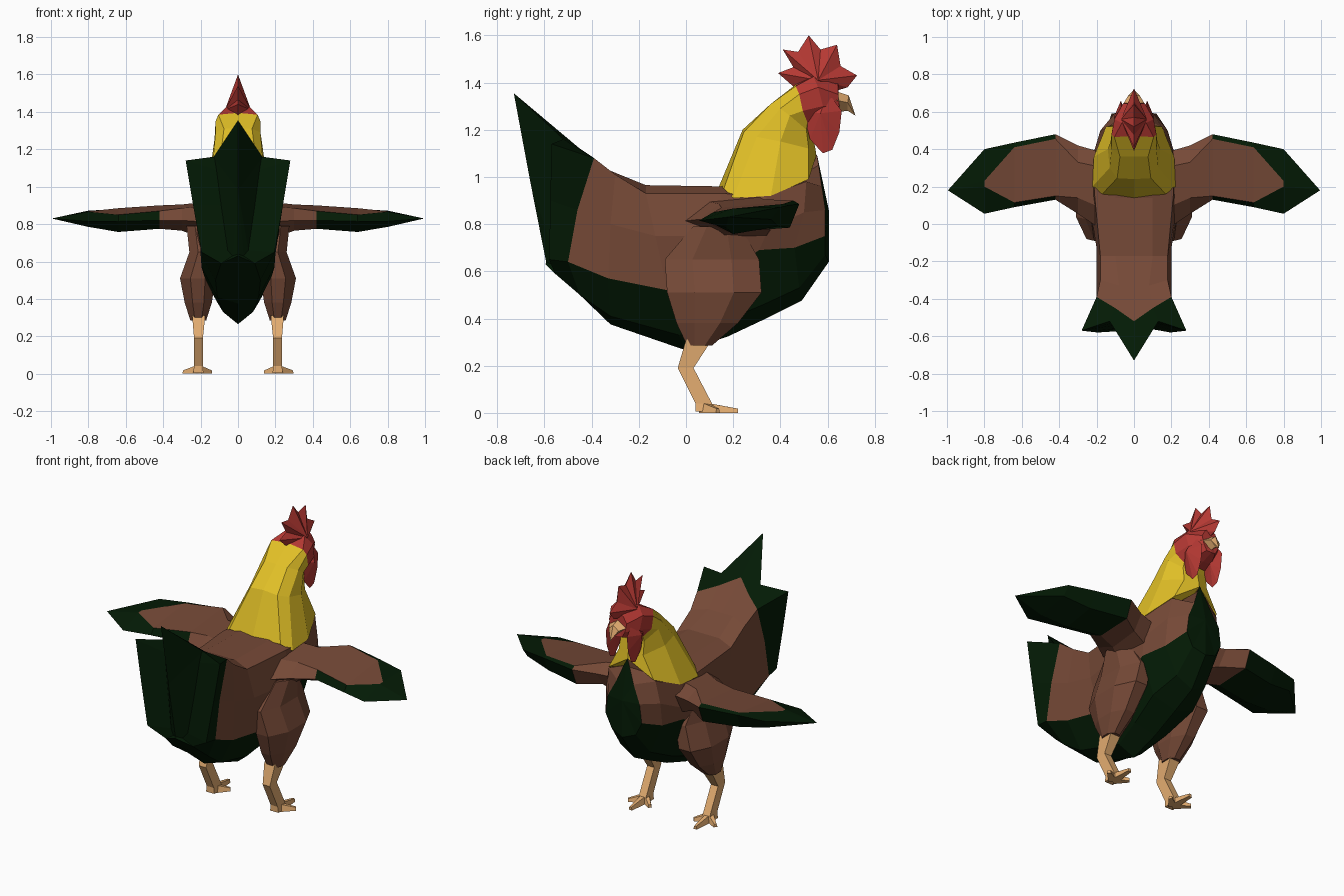
import bpy, bmesh, math
from mathutils import Vector


def material(name, rgb):
    m = bpy.data.materials.new(name)
    m.diffuse_color = (*rgb, 1)
    return m


BROWN = material("brown feathers", (0.18, 0.067, 0.038))
GREEN = material("dark green feathers", (0.001, 0.0105, 0.0015))
YELLOW = material("yellow neck", (0.76, 0.53, 0.02))
RED = material("red comb", (0.46, 0.04, 0.033))
TAN = material("tan legs", (0.78, 0.42, 0.165))


def make(name, bm, mats, mirror=False):
    bmesh.ops.recalc_face_normals(bm, faces=bm.faces)
    me = bpy.data.meshes.new(name)
    bm.to_mesh(me)
    bm.free()
    for m in mats:
        me.materials.append(m)
    ob = bpy.data.objects.new(name, me)
    bpy.context.collection.objects.link(ob)
    if mirror:
        mod = ob.modifiers.new("mirror", 'MIRROR')
        mod.use_mirror_merge = False
    return ob


def full(half):
    """Close a half ring (centre point first and last) by mirroring it in x."""
    return half + [(-x, y, z) for x, y, z in half[-2:0:-1]]


def loft(name, rings, mats, rule=lambda seg, k: 0, ends=(None, None), mirror=False):
    """Skin rings of points; rule(segment, column) picks the colour, ends are cap centres."""
    bm = bmesh.new()
    vs = [[bm.verts.new(p) for p in r] for r in rings]
    n = len(rings[0])
    for s in range(len(vs) - 1):
        for k in range(n):
            j = (k + 1) % n
            f = bm.faces.new((vs[s][k], vs[s][j], vs[s + 1][j], vs[s + 1][k]))
            f.material_index = rule(s, k)
    for ring, centre, seg in ((vs[0], ends[0], -1), (vs[-1], ends[1], len(vs))):
        c = bm.verts.new(centre or sum((v.co for v in ring), Vector()) / n)
        for k in range(n):
            bm.faces.new((ring[k], ring[(k + 1) % n], c)).material_index = rule(seg, k)
    return make(name, bm, mats, mirror)


def lens(name, outline, left, right, mat, mirror=False):
    """Plate with an outline of (x, y, z) points and a raised peak on each side."""
    bm = bmesh.new()
    vs = [bm.verts.new(p) for p in outline]
    for peak in (left, right):
        c = bm.verts.new(peak)
        for k in range(len(vs)):
            bm.faces.new((vs[k], vs[(k + 1) % len(vs)], c))
    return make(name, bm, [mat], mirror)


# Body with fan tail: half rings run from the back line down to the belly line;
# the first ring is the valley beside the middle tail feather
tail = [
    [(0, -.727, 1.34), (.125, -.525, 1.15), (.115, -.53, 1.09), (.09, -.54, .9),
     (.055, -.555, .66), (.03, -.57, .63), (0, -.593, .64)],
    [(0, -.73, 1.355), (.13, -.52, 1.16), (.28, -.57, 1.14), (.24, -.575, .9),
     (.195, -.58, .65), (.09, -.555, .59), (0, -.595, .63)],
    [(0, -.52, 1.17), (.1, -.45, 1.12), (.2, -.39, 1.08), (.2, -.46, .86),
     (.2, -.5, .64), (.12, -.45, .5), (0, -.45, .5)],
    [(0, -.33, 1.03), (.08, -.33, 1.03), (.18, -.3, 1.01), (.2, -.32, .8),
     (.195, -.33, .57), (.11, -.32, .41), (0, -.32, .375)],
]
torso = [
    [(0, -.17, .965), (.1, -.17, .965), (.18, -.17, .93), (.2, -.13, .75),
     (.18, -.08, .52), (.08, -.03, .33), (0, 0, .265)],
    [(0, .14, .96), (.1, .14, .96), (.21, .15, .93), (.245, .15, .75),
     (.21, .12, .56), (.11, .14, .38), (0, .18, .325)],
    [(0, .35, 1.0), (.1, .34, .97), (.215, .34, .92), (.225, .35, .78),
     (.2, .31, .69), (.14, .33, .46), (0, .35, .405)],
    [(0, .46, 1.02), (.08, .48, 1.0), (.155, .51, .98), (.18, .5, .85),
     (.165, .46, .70), (.1, .48, .53), (0, .49, .475)],
    [(0, .555, 1.095), (.02, .562, 1.05), (.055, .575, .96), (.105, .59, .86),
     (.12, .59, .75), (.08, .59, .67), (0, .605, .64)],
]
rings = [full(r) for r in tail + torso]


def body_colour(seg, k):
    # tail fan, breast and belly are green
    return 1 if seg <= 1 or seg >= len(rings) or 4 <= k <= 7 else 0


loft("body", rings, [BROWN, GREEN], body_colour, ((0, -.66, .98), (0, .605, .86)))

# Neck and head: the throat recedes behind the wattles
neck = [
    [(0, .14, .96), (.17, .16, .95), (.222, .2, .91), (.215, .36, .92), (.15, .52, .99), (0, .552, 1.09)],
    [(0, .24, 1.2), (.09, .245, 1.19), (.13, .30, 1.17), (.14, .40, 1.15), (.08, .52, 1.12), (0, .55, 1.11)],
    [(0, .36, 1.31), (.075, .36, 1.31), (.12, .4, 1.29), (.125, .44, 1.26), (.08, .51, 1.2), (0, .535, 1.19)],
    [(0, .47, 1.395), (.105, .465, 1.385), (.12, .48, 1.35), (.118, .495, 1.28), (.075, .515, 1.23), (0, .535, 1.22)],
]
head = [
    neck[-1],
    [(0, .55, 1.43), (.065, .54, 1.425), (.105, .56, 1.38), (.1, .58, 1.3), (.06, .58, 1.24), (0, .585, 1.235)],
    [(0, .645, 1.41), (.035, .645, 1.39), (.058, .645, 1.35), (.05, .65, 1.3), (.03, .65, 1.265), (0, .655, 1.26)],
]
loft("neck", [full(r) for r in neck], [YELLOW])
loft("head", [full(r) for r in head], [RED])

# Comb: a spiky crest thickest at its base
crest = [(.47, 1.37), (.39, 1.44), (.455, 1.465), (.41, 1.54), (.475, 1.53), (.52, 1.6),
         (.57, 1.54), (.64, 1.56), (.655, 1.47), (.725, 1.43), (.685, 1.38), (.62, 1.36)]
lens("comb", [(0, y, z) for y, z in crest], (-.07, .56, 1.41), (.07, .56, 1.41), RED)

# Wattles
lobe = [(.495, 1.28), (.525, 1.16), (.58, 1.1), (.62, 1.115), (.65, 1.19), (.66, 1.28), (.6, 1.36)]
lens("wattle", [(.07, y, z) for y, z in lobe], (.045, .59, 1.23), (.108, .57, 1.27), RED, True)

# Beak
loft("beak", [full([(0, .63, 1.365), (.062, .635, 1.325), (0, .64, 1.275)]),
              full([(0, .69, 1.345), (.032, .685, 1.315), (0, .685, 1.28)])],
     [TAN], ends=(None, (0, .718, 1.26)))

# Wings: leading edge, upper front, upper rear, trailing edge, rear underside, front underside
sections = [
    (.16, [(.38, .86), (.3, .92), (.08, .9), (-.04, .81), (.1, .71), (.33, .73)]),
    (.30, [(.42, .87), (.33, .905), (.14, .885), (.055, .82), (.18, .765), (.36, .785)]),
    (.42, [(.48, .885), (.455, .9), (.15, .87), (.13, .82), (.22, .775), (.44, .785)]),
    (.64, [(.435, .88), (.41, .885), (.115, .85), (.09, .815), (.2, .758), (.39, .79)]),
    (.80, [(.40, .872), (.23, .868), (.2, .866), (.055, .815), (.17, .785), (.36, .82)]),
]


def wing_colour(seg, k):
    return 1 if seg >= 5 or (seg >= 2 and k != 1) else 0


loft("wing", [[(x, y, z) for y, z in pts] for x, pts in sections], [BROWN, GREEN],
     wing_colour, (None, (.995, .18, .83)), True)


def limb(name, levels, sides, mat):
    """Stack of polygon rings (z, inner x, outer x, back y, front y)."""
    def ring(z, x0, x1, y0, y1):
        grow = 1 / math.cos(math.pi / sides)
        out = []
        for i in range(sides):
            a = (i + .5) * math.tau / sides
            out.append(((x0 + x1) / 2 + math.cos(a) * grow * (x1 - x0) / 2,
                        (y0 + y1) / 2 + math.sin(a) * grow * (y1 - y0) / 2, z))
        return out
    return loft(name, [ring(*lv) for lv in levels], [mat], mirror=True)


# Thighs and shanks
limb("thigh", [(.79, .12, .275, .03, .23), (.65, .1, .26, -.09, .31), (.51, .12, .31, -.08, .32),
               (.38, .14, .285, -.04, .22), (.285, .17, .255, .005, .11)], 8, BROWN)
limb("shank", [(.31, .175, .245, .0, .11), (.19, .188, .235, -.035, .032),
               (.04, .188, .235, .04, .11), (.005, .185, .24, .04, .115)], 4, TAN)

# Toes: tapered wedges fanning out from the ankle
for toe, (tx, ty) in (("front_toe", (.215, .22)), ("outer_toe", (.29, .135)), ("inner_toe", (.145, .135))):
    heel, tip = Vector((.212, .075, 0)), Vector((tx, ty, 0))
    side = (tip - heel).normalized().cross(Vector((0, 0, 1)))
    rings_toe = []
    for p, w, h in ((heel, .025, .045), (tip, .011, .018)):
        rings_toe.append([p - side * w, p + side * w,
                          p + side * w * .6 + Vector((0, 0, h)), p - side * w * .6 + Vector((0, 0, h))])
    loft(toe, rings_toe, [TAN], mirror=True)
